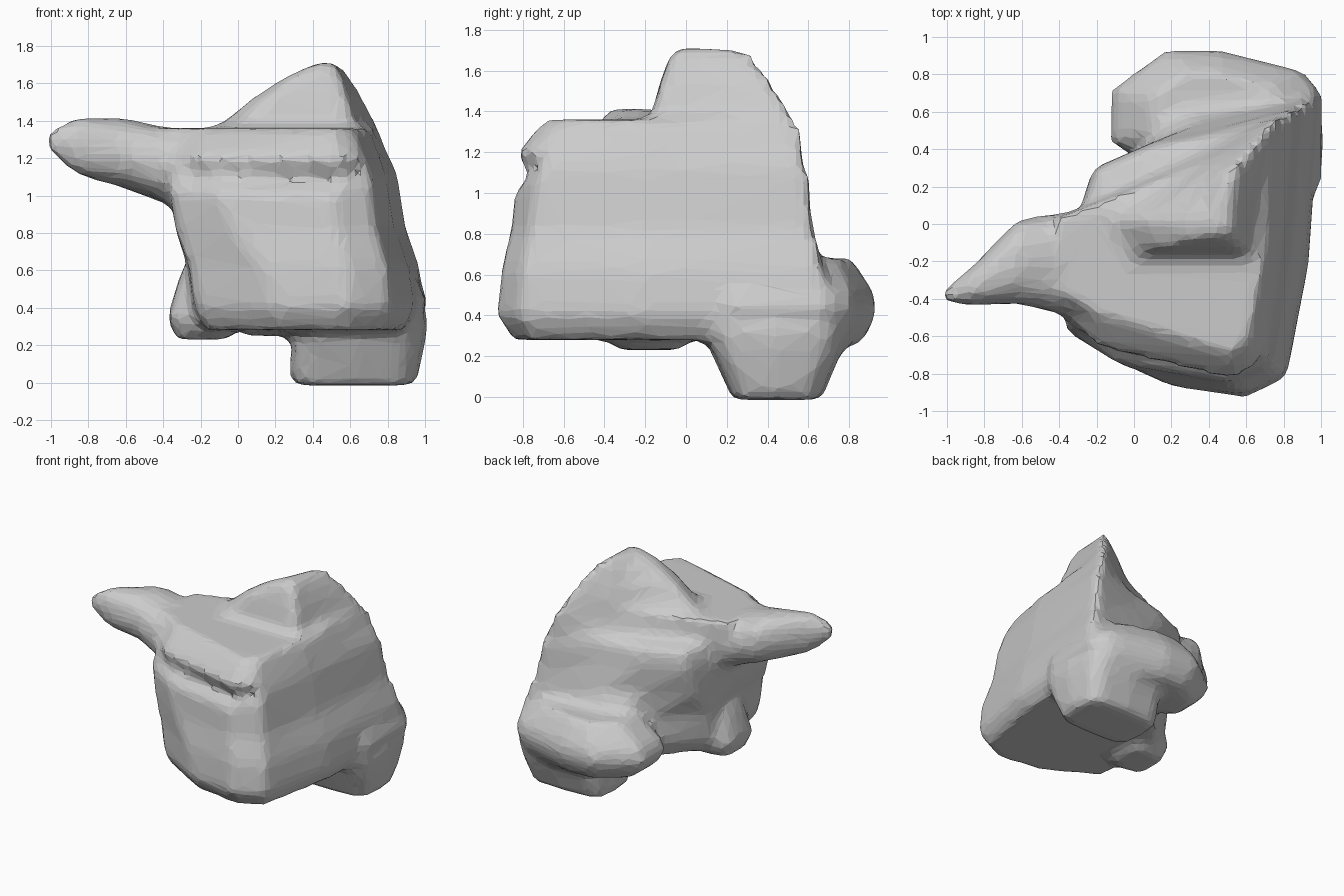
import bpy, bmesh
from math import cos, sin, pi, copysign

if "Cube" in bpy.data.objects:
    bpy.data.objects.remove(bpy.data.objects["Cube"])


def loft(rings):
    """Skin equal-length 3D rings, cap both ends, add to the shared bmesh."""
    part = bmesh.new()
    loops = [[part.verts.new(p) for p in ring] for ring in rings]
    n = len(loops[0])
    for a, b in zip(loops, loops[1:]):
        for i in range(n):
            j = (i + 1) % n
            part.faces.new((a[i], a[j], b[j], b[i]))
    part.faces.new(loops[0][::-1])
    part.faces.new(loops[-1])
    bmesh.ops.triangulate(part, faces=part.faces[:])
    bmesh.ops.recalc_face_normals(part, faces=part.faces[:])
    me = bpy.data.meshes.new("part")
    part.to_mesh(me)
    part.free()
    bm.from_mesh(me)
    bpy.data.meshes.remove(me)


def level(outline, z, s=1.0):
    """Outline at height z, scaled about its own middle."""
    cx = sum(p[0] for p in outline) / len(outline)
    cy = sum(p[1] for p in outline) / len(outline)
    return [(cx + (x - cx) * s, cy + (y - cy) * s, z) for x, y in outline]


def blend(a, b, t):
    return [tuple(u + (v - u) * t for u, v in zip(p, q)) for p, q in zip(a, b)]


def rounded(u0, u1, v0, v1, power=0.6, n=12):
    """Rounded box outline between the given limits."""
    def side(c):
        return (1 + copysign(abs(c) ** power, c)) / 2
    return [(u0 + side(cos(2 * pi * i / n)) * (u1 - u0),
             v0 + side(sin(2 * pi * i / n)) * (v1 - v0)) for i in range(n)]


bm = bmesh.new()

# main block: leaning outlines, tucked in at the underside and at the front groove
low = [(-.23, -.62), (.2, -.87), (.6, -.93), (.82, -.82), (.94, -.2),
       (1, .7), (.2, .66), (.03, .36), (-.27, .04), (-.25, -.25)]
high = [(-.37, -.57), (-.1, -.74), (.5, -.84), (.72, -.74), (.8, -.2),
        (.87, .62), (.4, .5), (.1, .44), (-.22, .3), (-.35, -.1)]
groove = [(x, max(y, -.62) if x < .55 else y) for x, y in high]
loft([level(low, .28, .9), level(low, .4), level(blend(low, high, .2), .62),
      level(blend(low, high, .75), .82), level(high, 1.03), level(groove, 1.11, .98),
      level(groove, 1.18, .94)])

# top ledge overhanging the groove
lip = [(-.4, -.44), (-.2, -.66), (.54, -.84), (.67, -.74), (.76, -.2), (.81, .6), (.4, .41), (-.4, .04)]
top = [(-.4, -.37), (-.2, -.48), (.52, -.69), (.62, -.62), (.7, -.2), (.75, .55), (.4, .35), (-.4, .04)]
loft([level(lip, 1.14, .95), level(lip, 1.2), level(top, 1.36)])

# peaked ridge behind the ledge
base = [(-.12, .03), (.0, -.17), (.62, -.17), (.75, .54), (.4, .36)]
crest = [(.42, .01), (.43, -.06), (.52, -.05), (.53, .29), (.47, .24)]
loft([level(base, 1.3), level(base, 1.38), level(blend(base, crest, .35), 1.53),
      level(blend(base, crest, .65), 1.63), level(crest, 1.715)])

# pointed arm reaching left: x, then y and z limits
arm = [(-1.03, -.42, -.36, 1.26, 1.34), (-.87, -.44, -.23, 1.11, 1.42),
       (-.62, -.43, .03, 1.04, 1.42), (-.35, -.5, .07, .94, 1.36), (.0, -.5, .12, .95, 1.35)]
loft([[(x, y, z) for y, z in rounded(*lim, power=.85)] for x, *lim in arm])

# rounded lobe low at the back: one outline swelling and shrinking with height
lobe = [(-.13, .42), (-.12, .72), (.17, .93), (.45, .93), (.9, .82), (1.01, .7), (1, .2), (.2, .3)]
loft([level(lobe, z, s) for z, s in
      [(.25, .72), (.34, .92), (.43, 1.01), (.52, .95), (.6, .78), (.68, .6)]])

# foot under the lobe, flaring upward
sole = rounded(.27, .97, .2, .69, .5)
foot_top = rounded(.3, 1.02, .08, .8, .5)
loft([level(sole, -.015, .92), level(sole, .05), level(blend(sole, foot_top, .6), .2),
      level(foot_top, .34)])

# blunt corner at the lower left
knob = rounded(-.38, .0, -.4, .04)
loft([level(knob, .23, .75), level(knob, .34), level(knob, .42, .9), level(knob, .6, .6)])

mesh = bpy.data.meshes.new("rock_body")
bm.to_mesh(mesh)
bm.free()
rock = bpy.data.objects.new("rock_body", mesh)
bpy.context.collection.objects.link(rock)

# fuse the parts into one faceted skin
fuse = rock.modifiers.new("fuse", 'REMESH')
fuse.mode = 'VOXEL'
fuse.voxel_size = 0.04
soften = rock.modifiers.new("soften", 'SMOOTH')
soften.factor = 0.5
soften.iterations = 6
facet = rock.modifiers.new("facet", 'DECIMATE')
facet.ratio = 0.2
